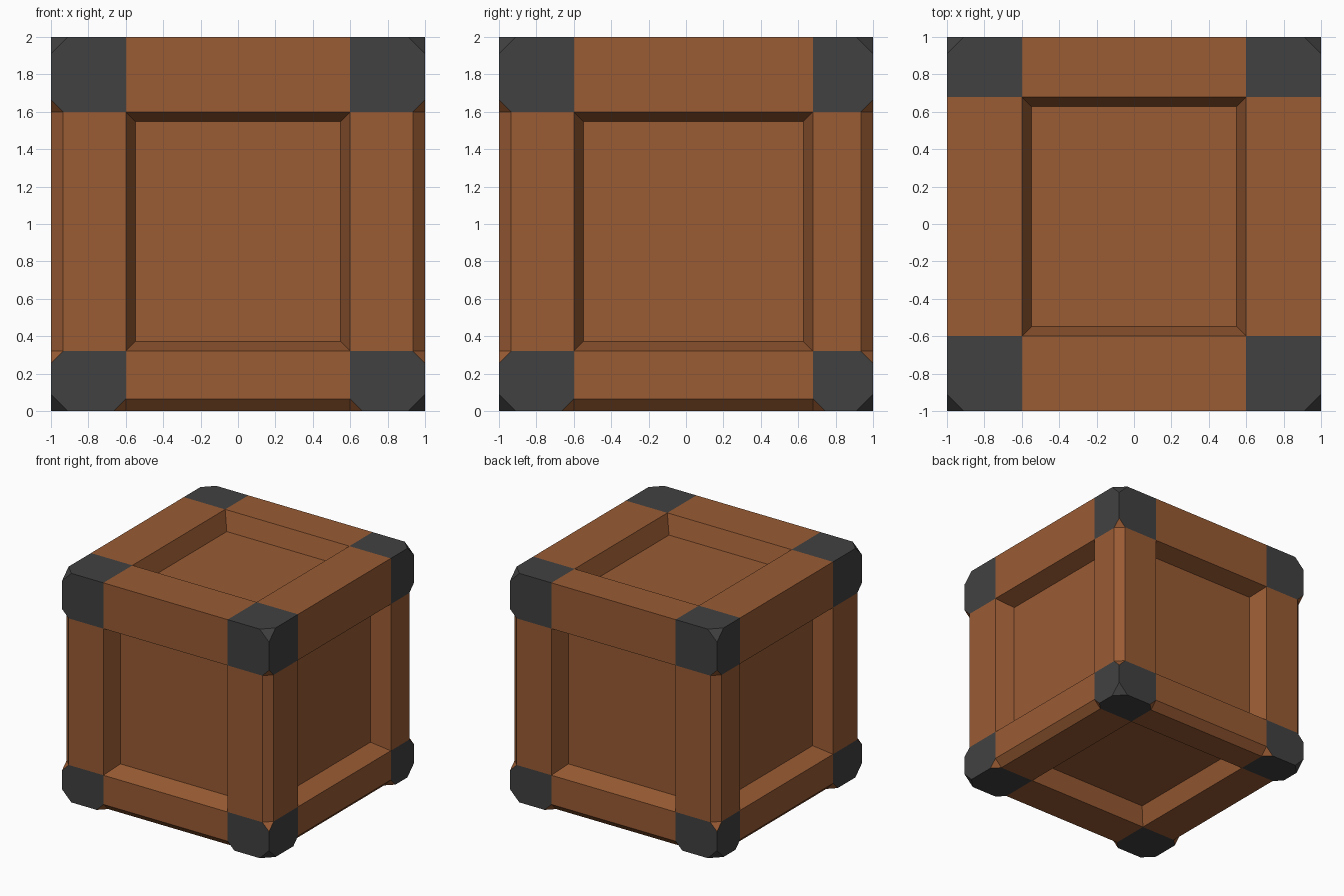
import bpy, bmesh
from mathutils import Vector

if "Cube" in bpy.data.objects:
    bpy.data.objects.remove(bpy.data.objects["Cube"])

FRAME, PANEL, CORNER = 0, 1, 2
LOW = (-0.6, -0.6, 0.32)      # inner limits of the bars on x, y, z
HIGH = (0.6, 0.68, 1.6)


def material(name, colour):
    mat = bpy.data.materials.new(name)
    mat.diffuse_color = (*colour, 1)
    mat.use_nodes = True
    mat.node_tree.nodes["Principled BSDF"].inputs["Base Color"].default_value = mat.diffuse_color
    return mat


wood = material("wood", (0.32, 0.105, 0.034))
iron = material("dark_iron", (0.053, 0.053, 0.053))


def middle_axes(p):
    """Number of axes on which a point lies between the bars."""
    return sum(LOW[i] < p[i] < HIGH[i] for i in range(3))


# Cube divided into corner blocks, bars and panels
bm = bmesh.new()
bmesh.ops.create_cube(bm, size=2)
bmesh.ops.translate(bm, verts=bm.verts, vec=(0, 0, 1))
for axis in range(3):
    for limit in (LOW[axis], HIGH[axis]):
        co, no = Vector(), Vector()
        co[axis], no[axis] = limit, 1
        bmesh.ops.bisect_plane(bm, geom=bm.verts[:] + bm.edges[:] + bm.faces[:],
                               plane_co=co, plane_no=no)
for f in bm.faces:
    f.material_index = (CORNER, FRAME, PANEL)[middle_axes(f.calc_center_median())]

# Recessed panels with sloping sides
bm.normal_update()
bmesh.ops.inset_individual(bm, faces=[f for f in bm.faces if f.material_index == PANEL],
                           thickness=0.052, depth=-0.16, use_even_offset=True)


def on_cube_edge(e):
    c = (e.verts[0].co + e.verts[1].co) / 2 - Vector((0, 0, 1))
    return sum(abs(abs(v) - 1) < 1e-4 for v in c) == 2


# Chamfers on the upright and bottom bars
bars = [e for e in bm.edges if on_cube_edge(e)
        and middle_axes((e.verts[0].co + e.verts[1].co) / 2) == 1
        and min(v.co.z for v in e.verts) < 1.5]
bmesh.ops.bevel(bm, geom=bars, offset=0.065, segments=1, affect='EDGES',
                profile=0.5, material=-1)

# Cut-off tips of the eight corners
tips = [v for v in bm.verts
        if all(abs(abs(c) - 1) < 1e-4 for c in v.co - Vector((0, 0, 1)))]
bmesh.ops.bevel(bm, geom=tips, offset=0.09, segments=1, affect='VERTICES',
                profile=0.5, material=-1)


def make_part(name, index, mat):
    part = bm.copy()
    bmesh.ops.delete(part, geom=[f for f in part.faces if f.material_index != index],
                     context='FACES')
    for f in part.faces:
        f.material_index = 0
    mesh = bpy.data.meshes.new(name)
    part.to_mesh(mesh)
    part.free()
    mesh.materials.append(mat)
    bpy.context.collection.objects.link(bpy.data.objects.new(name, mesh))


make_part("crate_frame", FRAME, wood)
make_part("recessed_panels", PANEL, wood)
make_part("corner_brackets", CORNER, iron)
bm.free()
